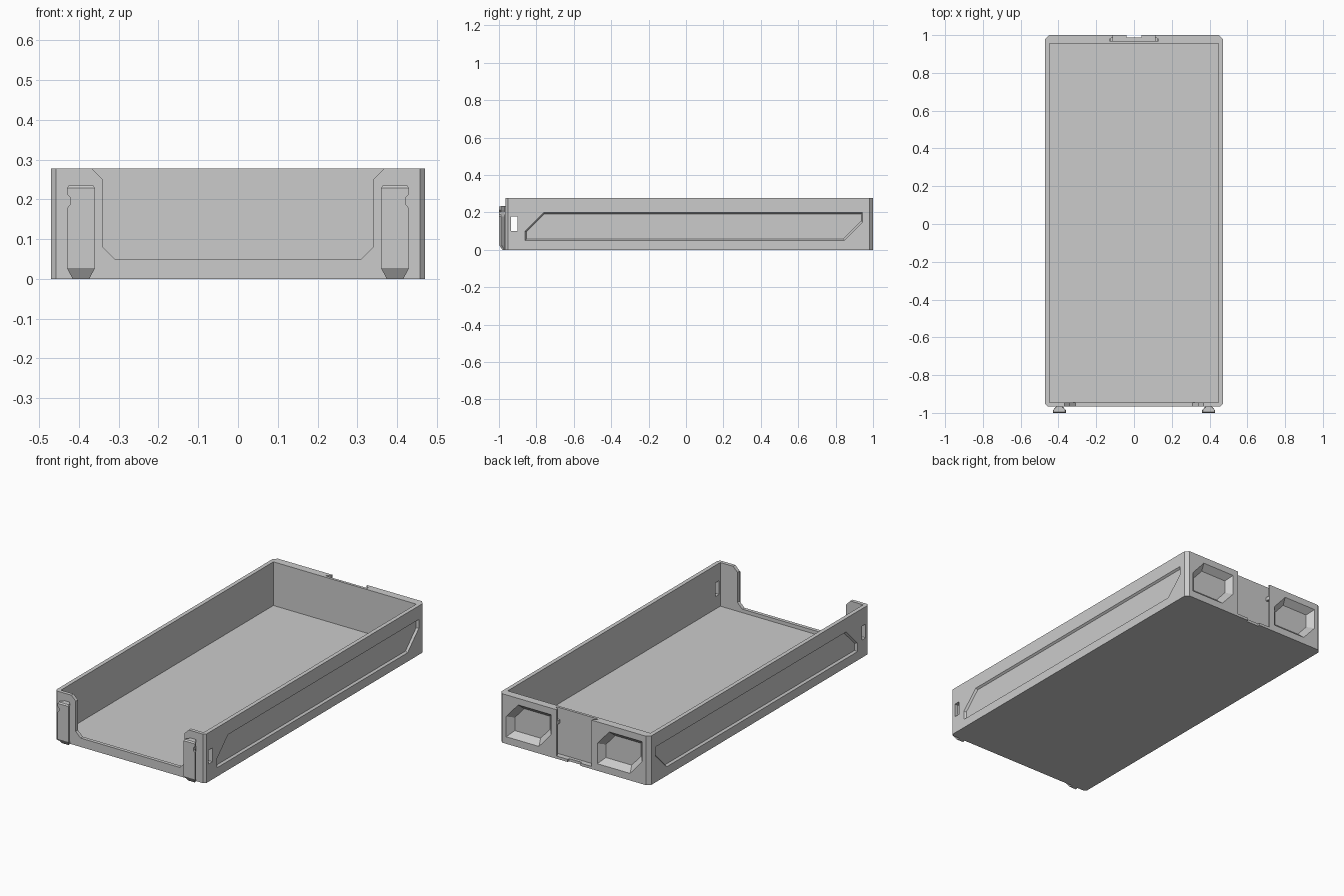
import bpy, bmesh
from mathutils import Vector

if "Cube" in bpy.data.objects:
    bpy.data.objects.remove(bpy.data.objects["Cube"])


def loft(name, rings):
    """Closed solid through a series of equal-length 3D rings."""
    bm = bmesh.new()
    rv = [[bm.verts.new(p) for p in r] for r in rings]
    n = len(rv[0])
    for a, b in zip(rv, rv[1:]):
        for i in range(n):
            j = (i + 1) % n
            bm.faces.new((a[i], a[j], b[j], b[i]))
    bm.faces.new(rv[0])
    bm.faces.new(rv[-1])
    bmesh.ops.recalc_face_normals(bm, faces=bm.faces)
    me = bpy.data.meshes.new(name)
    bm.to_mesh(me)
    bm.free()
    ob = bpy.data.objects.new(name, me)
    bpy.context.collection.objects.link(ob)
    return ob


def box(name, lo, hi):
    (x0, y0, z0), (x1, y1, z1) = lo, hi
    base = [(x0, y0), (x1, y0), (x1, y1), (x0, y1)]
    return loft(name, [[(x, y, z) for x, y in base] for z in (z0, z1)])


def inset(poly, d):
    """Offset a convex counter-clockwise 2D polygon inwards by d."""
    out, n = [], len(poly)
    for i in range(n):
        a, b, c = (Vector(poly[(i + k) % n]) for k in (-1, 0, 1))
        u, v = (b - a).normalized(), (c - b).normalized()
        n1, n2 = Vector((-u.y, u.x)), Vector((-v.y, v.x))
        out.append(tuple(b + (n1 + n2) * d / (1 + n1.dot(n2))))
    return out


def cut(target, cutter):
    m = target.modifiers.new("cut", 'BOOLEAN')
    m.operation, m.solver, m.object = 'DIFFERENCE', 'EXACT', cutter
    with bpy.context.temp_override(object=target, active_object=target):
        bpy.ops.object.modifier_apply(modifier=m.name)
    bpy.data.objects.remove(cutter)


X, YF, YB, H = 0.47, -0.965, 1.0, 0.277

# Tray body with chamfered corners
f, b = 0.012, 0.02
plan = [(-X + f, YF), (X - f, YF), (X, YF + f), (X, YB - b),
        (X - b, YB), (-X + b, YB), (-X, YB - b), (-X, YF + f)]
tray = loft("tray", [[(x, y, z) for x, y in plan] for z in (0, H)])
cut(tray, box("cavity", (-0.447, -0.945, 0.03), (0.447, 0.955, 0.4)))

# Front opening with angled corners
half = [(0.31, 0.05), (0.34, 0.08), (0.34, 0.25), (0.367, H), (0.367, 0.4)]
opening = half + [(-x, z) for x, z in reversed(half)]
cut(tray, loft("opening", [[(x, y, z) for x, z in opening] for y in (-1.1, -0.93)]))

# Bevelled recessed panels on both sides
panel = [(-0.86, 0.05), (0.845, 0.05), (0.945, 0.15), (0.945, 0.2),
         (-0.76, 0.2), (-0.86, 0.1)]
for s in (-1, 1):
    steps = [(panel, 0.5), (panel, X), (inset(panel, 0.008), X - 0.011)]
    cut(tray, loft("panel", [[(s * x, y, z) for y, z in p] for p, x in steps]))

# Slots through the side walls
    cut(tray, box("slot", (min(s * 0.43, s * 0.5), -0.935, 0.1),
                  (max(s * 0.43, s * 0.5), -0.9, 0.178)))

# Tapered six-sided pockets in the back
    c = s * 0.285
    pocket = [(c - 0.065, 0.04), (c + 0.14, 0.04), (c + 0.14, 0.155),
              (c + 0.065, 0.24), (c - 0.14, 0.24), (c - 0.14, 0.125)]
    steps = [(pocket, 1.05), (pocket, YB), (inset(pocket, 0.03), YB - 0.034)]
    cut(tray, loft("pocket", [[(x, y, z) for x, z in p] for p, y in steps]))

# Dovetail channel in the back, with a notch in its bottom lip
tail = [(-0.11, 1.05), (-0.11, 0.99), (-0.13, 0.978), (-0.13, 0.97),
        (0.13, 0.97), (0.13, 0.978), (0.11, 0.99), (0.11, 1.05)]
cut(tray, loft("channel", [[(x, y, z) for x, y in tail] for z in (0.015, 0.4)]))
cut(tray, box("notch", (-0.04, 0.988, -0.1), (0.04, 1.1, 0.03)))

# Catches inside the channel
for s, side in ((-1, "left"), (1, "right")):
    box(side + "_catch", (s * 0.117 - 0.007, 0.968, 0.19), (s * 0.117 + 0.007, 0.99, 0.21))

# Dovetail connectors on the front, with an outer locking notch
# each level: z, inner inset, outer inset, front y
levels = [(0, 0.014, 0.014, -0.982), (0.027, 0, 0, -1), (0.178, 0, 0, -1),
          (0.188, 0, 0.009, -1), (0.203, 0, 0.009, -1), (0.213, 0, 0, -1),
          (0.228, 0, 0, -1), (0.235, 0.004, 0.004, -0.994)]
for s, side in ((-1, "left"), (1, "right")):
    rings = []
    for z, i, o, y in levels:
        xi, xo = 0.36 + i, 0.43 - o
        prof = [(0.378, -0.96), (0.378, -0.97), (xi, y + 0.012), (xi, y),
                (xo, y), (xo, y + 0.012), (0.412, -0.97), (0.412, -0.96)]
        rings.append([(s * px, py, z) for px, py in prof])
    loft(side + "_connector", rings)
